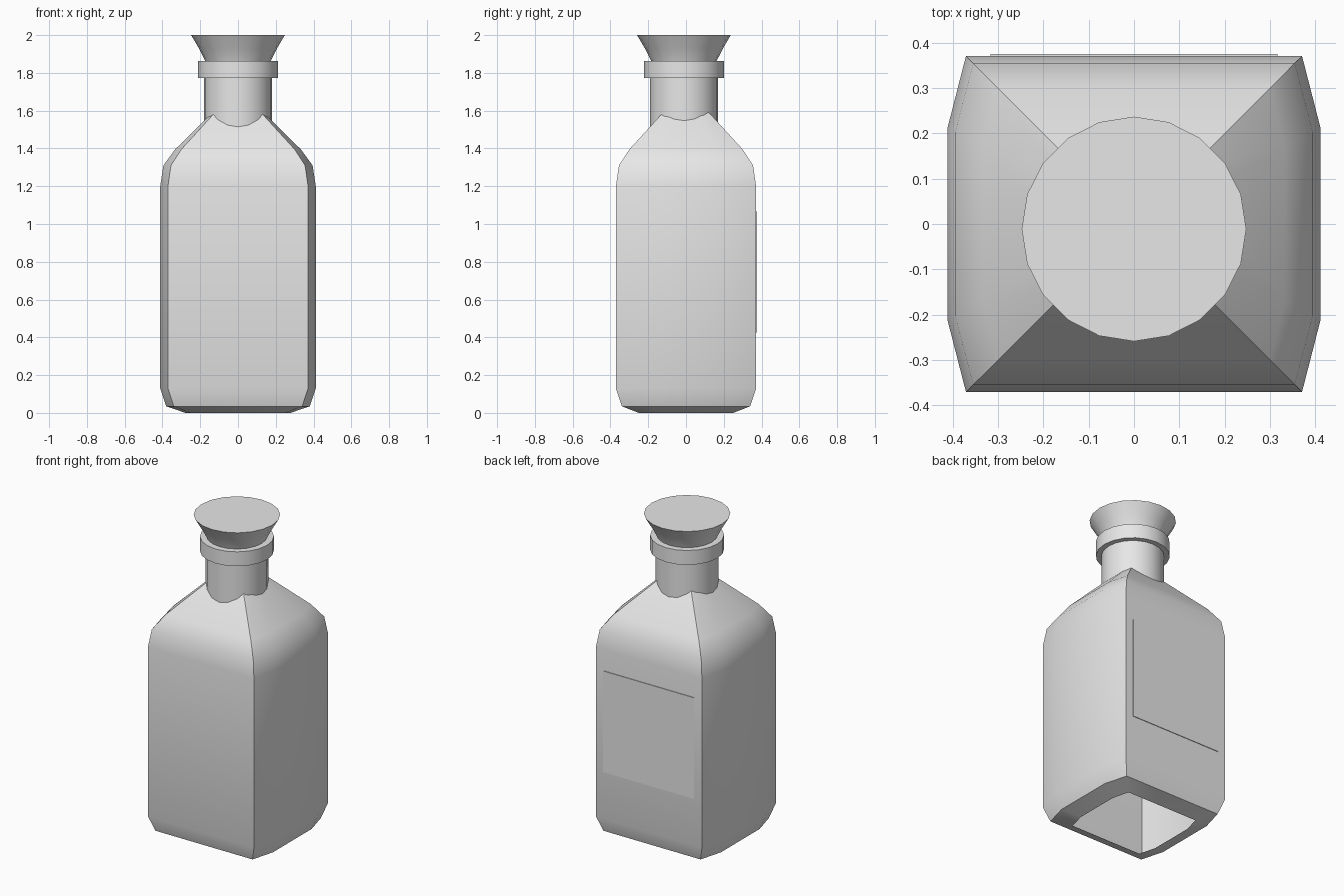
import bpy, bmesh, math

if "Cube" in bpy.data.objects:
    bpy.data.objects.remove(bpy.data.objects["Cube"])

grey = bpy.data.materials.new("plain grey")
grey.diffuse_color = (0.8, 0.8, 0.8, 1)
grey.use_nodes = True
grey.node_tree.nodes["Principled BSDF"].inputs["Base Color"].default_value = grey.diffuse_color


def loft(name, rings, cap_bottom=False, cap_top=False):
    """Skin a stack of equal-length point rings (listed bottom to top)."""
    bm = bmesh.new()
    loops = [[bm.verts.new(p) for p in ring] for ring in rings]
    n = len(loops[0])
    for a, b in zip(loops, loops[1:]):
        for i in range(n):
            j = (i + 1) % n
            bm.faces.new((a[i], a[j], b[j], b[i]))
    if cap_bottom:
        bm.faces.new(loops[0][::-1])
    if cap_top:
        bm.faces.new(loops[-1])
    mesh = bpy.data.meshes.new(name)
    bm.to_mesh(mesh)
    bm.free()
    mesh.materials.append(grey)
    ob = bpy.data.objects.new(name, mesh)
    bpy.context.collection.objects.link(ob)
    bpy.ops.object.select_all(action='DESELECT')
    ob.select_set(True)
    bpy.context.view_layer.objects.active = ob
    bpy.ops.object.shade_smooth_by_angle(angle=math.radians(32))
    return ob


def circle(r, z, n=20, cy=-0.011):
    return [(r * math.cos(math.tau * i / n), cy + r * math.sin(math.tau * i / n), z)
            for i in range(n)]


def section(h, bulge, z):
    """Square of half-width h whose two x sides bow outwards."""
    x, y = h + bulge, 0.57 * h
    return [(-h, -h, z), (h, -h, z), (x, -y, z), (x, y, z),
            (h, h, z), (-h, h, z), (-x, y, z), (-x, -y, z)]


# Bottle body: hollow shell, open underneath
profile = [(0.25, 0.028, 0.0), (0.34, 0.04, 0.035), (0.371, 0.041, 0.13),
           (0.371, 0.041, 1.2), (0.355, 0.04, 1.31), (0.30, 0.033, 1.395),
           (0.12, 0.015, 1.592)]
loft("bottle_body", [section(*p) for p in profile])

# Neck, collar and flared stopper
loft("neck", [circle(0.18, 1.5), circle(0.18, 1.8)])
loft("collar", [circle(0.212, 1.772), circle(0.212, 1.863)], True, True)
loft("stopper", [circle(0.155, 1.8), circle(0.173, 1.863),
                 circle(0.207, 1.93), circle(0.248, 2.0)], True, True)

# Label plate on the back
loft("back_label", [[(-0.317, 0.368, z), (0.317, 0.368, z),
                     (0.317, 0.375, z), (-0.317, 0.375, z)] for z in (0.425, 1.065)],
     True, True)
